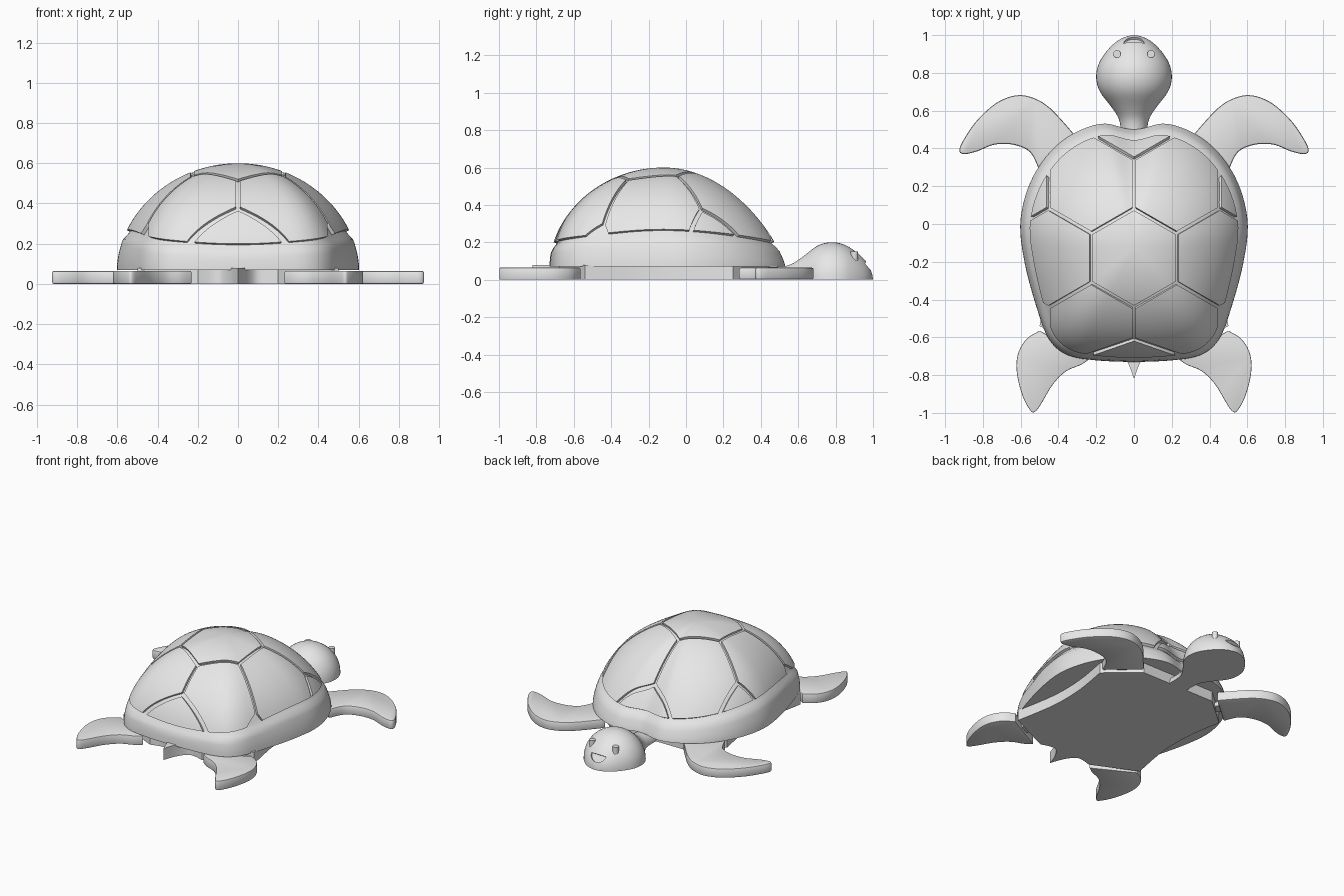
import bpy, bmesh, math
from mathutils import Vector, Matrix

cube = bpy.data.objects.get("Cube")
if cube:
    bpy.data.objects.remove(cube, do_unlink=True)

grey = bpy.data.materials.new("plain_grey")
grey.use_nodes = True
grey.diffuse_color = (0.8, 0.8, 0.8, 1)
grey.node_tree.nodes["Principled BSDF"].inputs["Base Color"].default_value = (0.8, 0.8, 0.8, 1)


def add_object(name, bm):
    mesh = bpy.data.meshes.new(name)
    bm.to_mesh(mesh)
    bm.free()
    mesh.materials.append(grey)
    obj = bpy.data.objects.new(name, mesh)
    bpy.context.scene.collection.objects.link(obj)
    return obj


def finish(obj):
    """Apply the modifiers, then shade smooth with sharp creases."""
    bpy.context.view_layer.update()
    graph = bpy.context.evaluated_depsgraph_get()
    mesh = bpy.data.meshes.new_from_object(obj.evaluated_get(graph))
    obj.modifiers.clear()
    obj.data = mesh
    mesh.shade_smooth()
    mesh.set_sharp_from_angle(angle=math.radians(35))
    return obj


def spline(points, steps=6, closed=True):
    """Smooth curve through 2D points."""
    pts = [Vector(p) for p in points]
    n = len(pts)
    pick = (lambda i: pts[i % n]) if closed else (lambda i: pts[max(0, min(n - 1, i))])
    out = []
    for i in range(n if closed else n - 1):
        a, b, c, d = (pick(i + k) for k in (-1, 0, 1, 2))
        for s in range(steps):
            t = s / steps
            out.append(0.5 * (2 * b + (c - a) * t + (2 * a - 5 * b + 4 * c - d) * t ** 2
                              + (3 * b - a - 3 * c + d) * t ** 3))
    return out if closed else out + [pts[-1]]


def slab(name, outline, low, high, bevel=0):
    """Flat part cut from an outline."""
    bm = bmesh.new()
    face = bm.faces.new([bm.verts.new((p[0], p[1], low)) for p in outline])
    top = bmesh.ops.extrude_face_region(bm, geom=[face])["geom"]
    for v in top:
        if isinstance(v, bmesh.types.BMVert):
            v.co.z = high
    bmesh.ops.recalc_face_normals(bm, faces=bm.faces)
    obj = add_object(name, bm)
    if bevel:
        mod = obj.modifiers.new("soft_rim", "BEVEL")
        mod.width, mod.segments = bevel, 2
        mod.limit_method, mod.angle_limit = "ANGLE", math.radians(60)
    return finish(obj)


def cylinder(name, radius, low, high, x, y):
    bm = bmesh.new()
    bmesh.ops.create_cone(bm, cap_ends=True, segments=24, radius1=radius, radius2=radius,
                          depth=high - low,
                          matrix=Matrix.Translation((x, y, (low + high) / 2)))
    return finish(add_object(name, bm))


# Shell: a dome over a rounded outline
CENTRE = Vector((0, -0.12, 0.07))
RISE = 0.53
half = [(0, 0.5), (0.18, 0.53), (0.38, 0.44), (0.53, 0.26), (0.6, 0.03), (0.58, -0.2),
        (0.51, -0.46), (0.45, -0.61), (0.36, -0.69), (0.22, -0.72), (0, -0.73)]
rim = spline(half + [(-x, y) for x, y in half[-2:0:-1]])


def dome(full):
    """Polar grid; full runs to the rim with sunk top, otherwise only the scute zone."""
    bm = bmesh.new()
    rings = 30
    pole = bm.verts.new(CENTRE + Vector((0, 0, RISE * (0.97 if full else 1))))
    columns = []
    for p in rim:
        arm = Vector((p.x, p.y, CENTRE.z)) - CENTRE
        ahead = arm.normalized().y
        power = 0.53 + 0.27 * max(0, ahead) ** 2
        ledge = (0.13 + 0.07 * (1 - ahead ** 2)) / RISE
        end = math.pi / 2 if full else math.acos(ledge ** (0.5 / power))
        column = []
        for r in range(1, rings + 1):
            phi = end * r / rings
            h = max(0, math.cos(phi)) ** (2 * power)
            offset = arm * math.sin(phi) + Vector((0, 0, RISE * h))
            if full:
                t = min(1, max(0, (h - ledge + 0.09) / 0.08))
                offset *= 1 - 0.03 * t * t * (3 - 2 * t)
            column.append(bm.verts.new(CENTRE + offset))
        columns.append(column)
    for a, b in zip(columns, columns[1:] + columns[:1]):
        bm.faces.new((pole, b[0], a[0]))
        for r in range(rings - 1):
            bm.faces.new((a[r], b[r], b[r + 1], a[r + 1]))
    if full:
        bm.faces.new([c[-1] for c in columns])
        bmesh.ops.recalc_face_normals(bm, faces=bm.faces)
    else:
        bm.normal_update()
        if sum(f.normal.z for f in bm.faces) < 0:
            bmesh.ops.reverse_faces(bm, faces=bm.faces)
    return bm


finish(add_object("shell_base", dome(True)))

# Scutes: the dome cut into hexagons with grooves between
PITCH, GAP = 0.455, 0.009
scute_zone = dome(False)


def scute(name, planes):
    bm = scute_zone.copy()
    for point, normal in planes:
        normal = Vector(normal).normalized()
        bmesh.ops.bisect_plane(bm, geom=bm.verts[:] + bm.edges[:] + bm.faces[:],
                               plane_co=Vector(point) - normal * GAP,
                               plane_no=normal, clear_outer=True)
    if sum(f.calc_area() for f in bm.faces) < 0.002:
        bm.free()
        return
    obj = add_object(name, bm)
    mod = obj.modifiers.new("thickness", "SOLIDIFY")
    mod.thickness, mod.offset = 0.025, -1
    finish(obj)


tail_apex = (0, -0.61, 0)
for row in range(-1, 3):
    for col in range(-2, 3):
        cx = PITCH * (col + 0.5 * (row % 2))
        cy = -0.18 + PITCH * math.sqrt(0.75) * row
        planes = []
        for k in range(6):
            n = Vector((math.cos(k * math.pi / 3), math.sin(k * math.pi / 3), 0))
            if row == -1 and k in (4, 5):
                continue
            planes.append((Vector((cx, cy, 0)) + n * PITCH / 2, n))
        if row == -1:
            planes.append((tail_apex, (-0.33 * math.copysign(1, cx), -0.944, 0)))
        scute("scute", planes)
scute("tail_scute", [(tail_apex, (side * 0.33, 0.944, 0)) for side in (-1, 1)])
scute_zone.free()

# Flat belly with a pointed tail
belly = [(0, 0.43), (0.28, 0.43), (0.49, 0.25)]
belly += spline([(0.49, 0.25), (0.45, 0), (0.45, -0.25), (0.5, -0.54)], 5, False)[1:]
belly += spline([(0.2, -0.68), (0.1, -0.66), (0.04, -0.72), (0, -0.82)], 4, False)
slab("belly", belly + [(-p[0], p[1]) for p in belly[-2:0:-1]], 0, 0.08)

# Flippers and their hinge pegs
front = spline([(0.3, 0.455), (0.44, 0.61), (0.54, 0.67), (0.63, 0.68), (0.73, 0.64),
                (0.83, 0.55), (0.9, 0.45), (0.925, 0.39), (0.9, 0.37), (0.83, 0.385),
                (0.74, 0.42), (0.64, 0.42), (0.55, 0.38), (0.5, 0.28)], 5, False)
hind = spline([(0.5, -0.565), (0.57, -0.61), (0.615, -0.69), (0.62, -0.79), (0.59, -0.91),
               (0.55, -0.985), (0.525, -0.995), (0.49, -0.95), (0.43, -0.85),
               (0.36, -0.78), (0.28, -0.745), (0.23, -0.71)], 5, False)
for side, word in ((1, "left"), (-1, "right")):
    for end, shape, hinge in (("front", front, (0.4, 0.36)), ("hind", hind, (0.37, -0.63))):
        slab(f"{word}_{end}_flipper", [(side * p.x, p.y) for p in shape], 0, 0.065, 0.01)
        cylinder(f"{word}_{end}_hinge", 0.04, 0.02, 0.05, side * hinge[0], hinge[1])

# Head and neck: half of a turned profile, flat below
profile = spline([(0.42, 0.07), (0.5, 0.07), (0.56, 0.082), (0.62, 0.12), (0.7, 0.18),
                  (0.77, 0.2), (0.84, 0.19), (0.9, 0.156), (0.95, 0.112), (0.98, 0.07),
                  (0.995, 0.03), (1, 0.001)], 4, False)
bm = bmesh.new()
arcs = [[bm.verts.new((r * math.cos(k * math.pi / 24), y, r * math.sin(k * math.pi / 24)))
         for k in range(25)] for y, r in profile]
for a, b in zip(arcs, arcs[1:]):
    for k in range(24):
        bm.faces.new((a[k], a[k + 1], b[k + 1], b[k]))
    bm.faces.new((a[0], b[0], b[-1], a[-1]))
bm.faces.new(arcs[0])
bm.faces.new(arcs[-1])
bmesh.ops.recalc_face_normals(bm, faces=bm.faces)
head = add_object("head", bm)

# Mouth: half-disc recess in the snout
out = Vector((0, 0.82, 0.57)).normalized()
up = Vector((0, -out.z, out.y))
spot = Vector((0, 0.965, 0.095))
bm = bmesh.new()
loops = [[bm.verts.new(spot + out * d + Vector((0.055 * math.cos(a), 0, 0))
                       - up * 0.05 * math.sin(a))
          for a in (k * math.pi / 12 for k in range(13))] for d in (-0.02, 0.08)]
bm.faces.new(loops[0])
bm.faces.new(loops[1])
for k in range(13):
    j = (k + 1) % 13
    bm.faces.new((loops[0][k], loops[0][j], loops[1][j], loops[1][k]))
bmesh.ops.recalc_face_normals(bm, faces=bm.faces)
cutter = add_object("mouth_cutter", bm)
cutter.hide_render = True
cut = head.modifiers.new("mouth", "BOOLEAN")
cut.operation, cut.object, cut.solver = "DIFFERENCE", cutter, "EXACT"
finish(head)
bpy.data.objects.remove(cutter, do_unlink=True)

# Eyes: small upright pegs
for side, word in ((1, "left"), (-1, "right")):
    cylinder(f"{word}_eye", 0.02, 0.08, 0.15, side * 0.09, 0.9)
